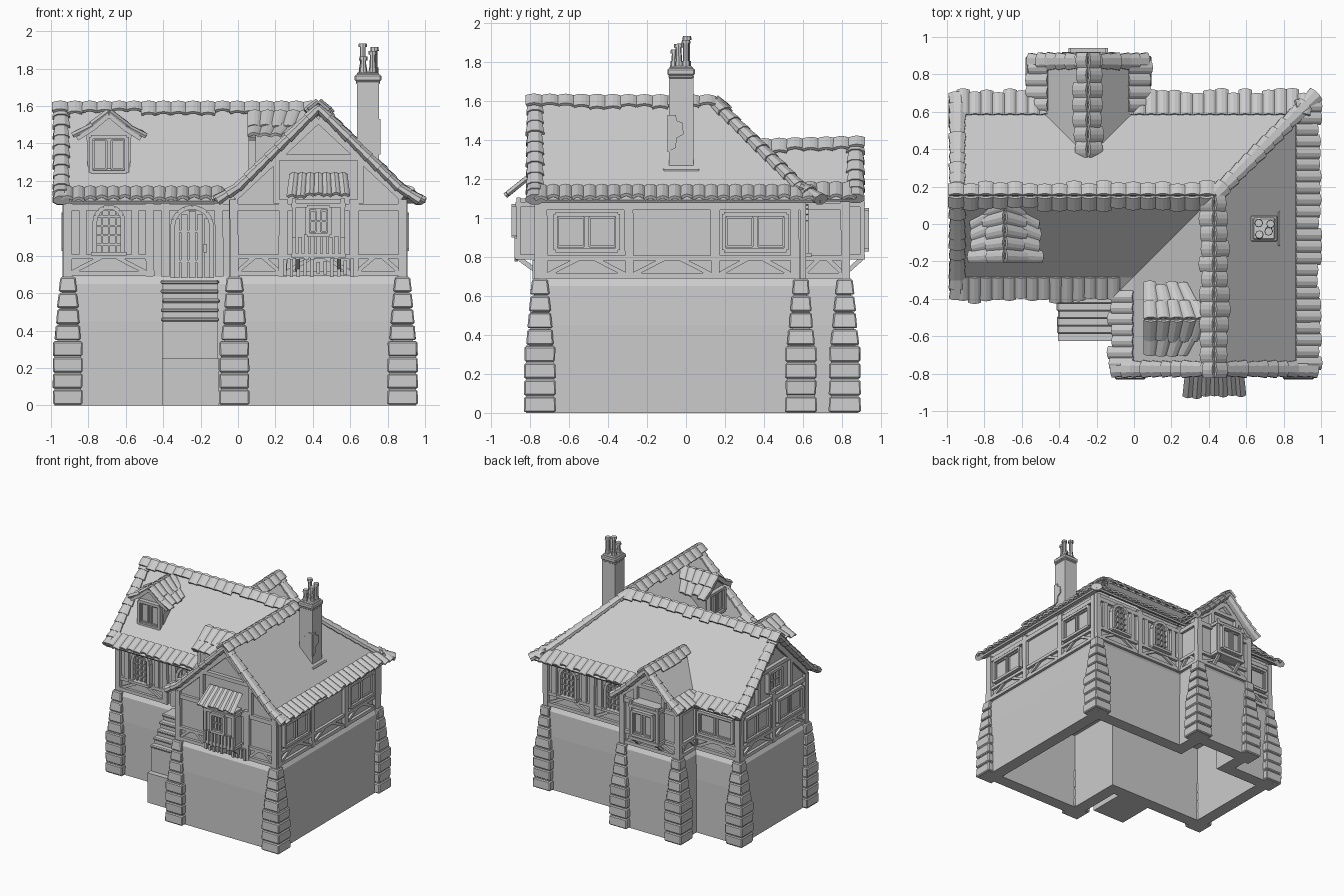
import bpy, bmesh, random
from math import sin, cos, pi, atan2, hypot, sqrt
from mathutils import Matrix, Vector as V

if "Cube" in bpy.data.objects:
    bpy.data.objects.remove(bpy.data.objects["Cube"])

random.seed(4)
R = random.uniform
T = Matrix.Translation
I = Matrix.Identity(4)
parts = {}

def bm(name):
    if name not in parts:
        parts[name] = bmesh.new()
    return parts[name]

def frame(o, u):
    """Wall space: X along wall, -Y outward, Z up."""
    return Matrix(((u[0], -u[1], 0, o[0]), (u[1], u[0], 0, o[1]), (0, 0, 1, 0), (0, 0, 0, 1)))

def box(name, M, c, s, rot=0):
    bmesh.ops.create_cube(bm(name), size=1, matrix=M @ T(c) @ Matrix.Rotation(rot, 4, 'Y') @ Matrix.Diagonal((*s, 1)))

def beam(name, M, a, b, w=.03, d=.025, y=0):
    dx, dz = b[0] - a[0], b[1] - a[1]
    box(name, M, ((a[0] + b[0]) / 2, y - d / 2, (a[1] + b[1]) / 2), (hypot(dx, dz), d + .01, w), -atan2(dz, dx))

def prism(name, M, pts, y0, y1):
    b = bm(name)
    f, k = [[b.verts.new(M @ V((x, y, z))) for x, z in pts] for y in (y0, y1)]
    b.faces.new(f)
    b.faces.new(k[::-1])
    for i in range(len(pts)):
        b.faces.new((f[i - 1], f[i], k[i], k[i - 1]))

def strip(name, M, a0, a1, b0, b1, n, amp=.014):
    """Row of curved tiles between an upper and a lower edge."""
    a0, a1, b0, b1 = (M @ V(p) for p in (a0, a1, b0, b1))
    nrm = (a1 - a0).cross(b0 - a0).normalized()
    if nrm.z < 0:
        nrm = -nrm
    down, b = (b0 - a0).normalized(), bm(name)
    for k in range(n):
        prev, j = None, R(-.012, .02)
        for i in range(5):
            t, h = (k + i / 4) / n, amp * sin(pi * i / 4)
            cur = (b.verts.new(a0.lerp(a1, t) + nrm * h), b.verts.new(b0.lerp(b1, t) + nrm * (h + .01) + down * j))
            if prev:
                b.faces.new((prev[0], prev[1], cur[1], cur[0]))
            prev = cur

def caps(name, p, q, r=.045, step=.08, flat=.62):
    """Overlapping tapered cap tiles along a slope, wide end downhill."""
    p, q = V(p), V(q)
    d = (q - p).normalized()
    x = d.cross(V((0, 0, 1))).normalized()
    y = x.cross(d)
    n = max(1, round((q - p).length / step))
    L = (q - p).length / n
    for i in range(n):
        rr = r * R(.96, 1.08)
        m = Matrix((x, y * flat, d)).transposed().to_4x4()
        bmesh.ops.create_cone(bm(name), cap_ends=True, segments=8, radius1=rr * 1.08, radius2=rr * .84, depth=L * 1.1,
                              matrix=T(p + d * L * (i + .5)) @ m @ Matrix.Rotation(pi / 8, 4, 'Z'))

def ridge(p, q):
    """Saddle tiles: two wavy strips folded over the ridge line."""
    p, q, up = V(p), V(q), V((0, 0, .055))
    side = (q - p).normalized().cross(up).normalized() * .052
    for s in (-1, 1):
        strip('ridge_tiles', I, p, q, p + side * s - up, q + side * s - up, round((q - p).length / .08), .012)

def window(M, x, z, w, h, cols=2, rows=1, y=0):
    l, r, t = x - w / 2, x + w / 2, z + h
    for a, b in (((l, z), (r, z)), ((l, t), (r, t)), ((l, z), (l, t)), ((r, z), (r, t))):
        beam('window_frames', M, a, b, .022, .03, y)
    beam('window_panes', M, (l, z + h / 2), (r, z + h / 2), h, .004, y)
    for i in range(cols):
        c = l + w * (i + .5) / cols
        hw, q = w / cols / 2 - .014, .018
        for a, b in (((c - hw, z + q), (c - hw, t - q)), ((c + hw, z + q), (c + hw, t - q)),
                     ((c - hw, z + q), (c + hw, z + q)), ((c - hw, t - q), (c + hw, t - q))):
            beam('window_bars', M, a, b, .01, .016, y)
    for j in range(1, rows):
        beam('window_bars', M, (l, z + h * j / rows), (r, z + h * j / rows), .009, .016, y)

def arch(M, x, z, w, h, door=False):
    r = w / 2
    zs = z + h - r
    arc = [(x + r * cos(pi * i / 8), zs + r * sin(pi * i / 8)) for i in range(9)]
    pts = [(x + r, z)] + arc + [(x - r, z)]
    prism('door' if door else 'window_panes', M, pts, -.012, .02)
    for a, b in zip(pts, pts[1:]):
        beam('door_frame' if door else 'window_frames', M, a, b, .024, .035)
    if door:
        for i in range(-2, 3):
            beam('door', M, (x + i * w / 5, z), (x + i * w / 5, z + h - .02 - abs(i) * .02), w / 5 - .008, .02)
        for k in (.09, .25):
            beam('door_hinges', M, (x - r + .02, z + k), (x + r * .3, z + k), .014, .026)
        box('door_handle', M, (x + r - .035, -.035, z + .16), (.02, .03, .045))
    else:
        beam('window_frames', M, (x - r - .02, z), (x + r + .02, z), .02, .05)
        for i in (-1, 0, 1):
            beam('window_bars', M, (x + i * r / 2, z), (x + i * r / 2, zs + r * (1 - abs(i) * .14)), .009, .022)
        for k in range(1, 5):
            beam('window_bars', M, (x - r, z + k * h / 5), (x + r, z + k * h / 5), .009, .022)

def oriel(M, x, planks):
    w, d = (.26, .11) if planks else (.25, .09)
    box('oriel_bodies', M, (x, -d / 2, .95), (w, d, .30))
    for s in (-1, 1):                                  # corner posts, brackets
        box('oriel_timbers', M, (x + s * w / 2, -d, .95), (.022, .022, .31))
        prism('oriel_timbers', M @ T((x + s * (w / 2 - .02), 0, 0)) @ Matrix.Rotation(-pi / 2, 4, 'Z'),
              [(0, .70), (0, .73), (d, .81), (d, .78)], -.012, .012)
    for z in (.80, 1.07):
        box('oriel_timbers', M, (x, -d / 2, z), (w + .03, d + .03, .025))
    if planks:
        window(M, x, .91, .12, .15, 2, 2, -d)
        for i in range(9):
            px = x - .13 + i * .0325
            box('oriel_planks', M, (px, -d - .012, .845), (.022, .018, .12 + R(-.02, .03)))
        for i in range(11):
            box('oriel_planks', M, (x - .18 + i * .036, -.03, .735), (.018, .018, R(.06, .1)))
        strip('oriel_roof', M, (x - .15, -.02, 1.23), (x + .15, -.02, 1.23), (x - .165, -.155, 1.11), (x + .165, -.155, 1.11), 7)
    else:
        window(M, x, .84, .19, .2, 2, 1, -d)

# Footprint, counter-clockwise
P = [(-.91, -.28), (-.02, -.28), (-.02, -.75), (.88, -.75), (.88, .59), (.01, .59), (.01, .815), (-.5, .815), (-.5, .59), (-.91, .59)]
N = len(P)
dirs = [(V(P[(i + 1) % N]) - V(P[i])) for i in range(N)]
U = [d.normalized() for d in dirs]

def shell(name, prof):
    b, rings = bm(name), []
    for o, z in prof:
        rings.append([b.verts.new((P[i][0] + o * (U[i].y + U[i - 1].y), P[i][1] - o * (U[i].x + U[i - 1].x), z)) for i in range(N)])
    for a, c in zip(rings, rings[1:]):
        for i in range(N):
            b.faces.new((a[i - 1], a[i], c[i], c[i - 1]))
    b.faces.new(rings[0])
    b.faces.new(rings[-1])

shell('base_walls', [(-.07, .66), (-.07, 0), (.035, 0), (.035, .45), (.025, .65), (0, .69), (-.02, .69)])
shell('upper_walls', [(0, .68), (0, 1.12)])

# Stone buttresses on every outer corner: tapered courses, some split by a joint
def half(k):
    return .08 if k < 4 else .08 - (k - 3) * .0082
for i, (x, y) in enumerate(P):
    if U[i - 1].cross(U[i]) < 0:
        continue
    for k in range(8):
        a, c = half(k) + R(-.004, .004), half(k + .9)
        Mk = T((x, y, .0431 + k * .0862))
        bmesh.ops.create_cone(bm('corner_stones'), cap_ends=True, segments=4, radius1=a * sqrt(2), radius2=c * sqrt(2),
                              depth=.079, matrix=Mk @ Matrix.Rotation(pi / 4, 4, 'Z'))
        bmesh.ops.create_cube(bm('corner_mortar'), size=1, matrix=Mk @ Matrix.Diagonal((2 * c - .018, 2 * c - .018, .086, 1)))

# Half-timbered walls: panels (start, end, kind)
walls = [[(0, .44, 'arch'), (.52, .81, 'door')], [(.02, .45, 'plain')],
         [(0, .26, 'plain'), (.26, .64, 'oriel'), (.64, .9, 'plain')],
         [(.02, .46, 'rect'), (.46, .9, 'plain'), (.9, 1.31, 'rect')],
         [(0, .43, 'arch'), (.43, .85, 'arch')], [(0, .23, 'plain')], [(0, .51, 'box')], [(0, .23, 'plain')],
         [(0, .41, 'rect')], [(0, .43, 'rect'), (.43, .86, 'rect')]]
for o, u, d, panels in zip(P, U, dirs, walls):
    M = frame(o, u)
    beam('timber_frame', M, (0, 1.06), (d.length, 1.06), .035, .018)
    for a, b, kind in panels:
        m = (a + b) / 2
        for s in (a, b):
            beam('timber_frame', M, (s, .69), (s + R(-.006, .006), 1.1), .045, .022)
        if kind == 'door':
            arch(M, m, .68, .21, .38, True)
            continue
        beam('timber_frame', M, (a, .705), (b, .705), .028, .018)
        beam('timber_frame', M, (a, .795), (b, .795), .025, .018)
        for s in (a, b):
            beam('timber_frame', M, (s, .70), ((s + m) / 2 + (m - s) * .3, .79), .022, .013)
        if kind == 'rect':
            window(M, m, .835, min(.32, b - a - .07), .185)
        elif kind == 'arch':
            arch(M, m, .81, .15, .25)
            for s in (-1, 1):
                beam('timber_frame', M, (m + s * .14, .8), (m + s * .14, 1.06), .04, .016)
        elif kind in ('oriel', 'box'):
            oriel(M, m, kind == 'oriel')

# Gable walls with their timbers
for o, u, hw, L, top in (((-.91, .15), (0, -1), .43, 1.3, 1.55), ((.43, -.75), (1, 0), .45, .9, 1.55), ((-.245, .815), (-1, 0), .255, .4, 1.34)):
    M = frame(o, u)
    prism('gable_walls', M, [(-hw, 1.1), (-hw, 1.13), (0, top), (hw, 1.13), (hw, 1.1)], 0, L)
    for s in (-1, 1):
        beam('gable_timbers', M, (s * hw, 1.11), (0, top - .02), .04, .025)
        beam('gable_timbers', M, (s * hw * .5, 1.08), (s * hw * .5, 1.1 + (top - 1.1) * .5), .032)
    zc = 1.1 + (top - 1.1) * .5
    beam('gable_timbers', M, (-hw * .5, zc), (hw * .5, zc), .03)
window(frame((-.91, .15), (0, -1)), 0, 1.13, .17, .16, 2, 2)

# Main roof: slopes share profile, hip and valley
prof = [(0, 1.58), (.43, 1.155), (.54, 1.085)]
cx, cy, xl, yf = .43, .15, -.945, -.775
slopes = [(lambda t: (xl, cy - t), lambda t: (cx - t, cy - t)), (lambda t: (cx - t, cy - t), lambda t: (cx - t, yf)),
          (lambda t: (cx + t, yf), lambda t: (cx + t, cy + t)), (lambda t: (cx + t, cy + t), lambda t: (xl, cy + t))]
bay = [(0, 1.375), (.21, 1.17), (.31, 1.09)]
bx = -.245
bslopes = [(lambda t, s=s: (bx + s * t, .33 + t * .98), lambda t, s=s: (bx + s * t, .87)) for s in (-1, 1)]

def roof(name, slopes, prof):
    b = bm(name)
    for A, B in slopes:
        rows = [[b.verts.new((*f(t), z)) for f in (A, B)] for t, z in prof]
        for p, q in zip(rows, rows[1:]):
            b.faces.new((*p, q[1], q[0]))
        (t1, z1), (t2, z2) = prof[-2:]
        p0, p1 = V((*A(t2 - .03), 0)), V((*B(t2 - .03), 0))
        e = (p1 - p0).normalized()
        out = V((*A(t2), 0)) - V((*A(t1), 0))            # straight down the slope
        out = (out - e * out.dot(e)).normalized()
        u, d = V((0, 0, z1)) - out * (t2 - .03 - t1), V((0, 0, z2 + .008)) + out * .035
        strip('eave_tiles', I, p0 + u, p1 + u, p0 + d, p1 + d, round((p1 - p0).length / .062), .016)

roof('main_roof', slopes, prof)
roof('bay_roof', bslopes, bay)

# Tiles along gable edges, hip and ridges
def verge(f, prof):
    for (t, z), (t2, z2) in zip(prof, prof[1:]):
        caps('verge_tiles', (*f(t2), z2 + .012), (*f(t), z + .012))
for f in (slopes[0][0], slopes[1][1], slopes[2][0], slopes[3][1], slopes[2][1]):
    verge(f, prof)
for s in bslopes:
    verge(s[1], bay)
ridge((xl - .045, cy, 1.615), (cx, cy, 1.615))
ridge((cx, yf - .045, 1.625), (cx, cy, 1.62))
ridge((bx, .915, 1.41), (bx, .36, 1.395))

# Two roof dormers
for M in (frame((-.69, -.17), (1, 0)), frame((.09, -.51), (0, -1))):
    prism('dormer_walls', M, [(-.11, 1.2), (-.12, 1.45), (0, 1.54), (.12, 1.45), (.11, 1.2)], 0, .3)
    window(M, 0, 1.245, .19, .19)
    for s in (-1, 1):
        strip('dormer_roofs', M, (0, -.035, 1.565), (0, .31, 1.565), (s * .09, -.035, 1.485), (s * .09, .27, 1.485), 5)
        strip('dormer_roofs', M, (s * .085, -.035, 1.49), (s * .085, .26, 1.49), (s * .175, -.035, 1.435), (s * .175, .2, 1.435), 4)
        beam('dormer_timbers', M, (0, 1.55), (s * .09, 1.475), .022, .03)
        beam('dormer_timbers', M, (s * .085, 1.478), (s * .17, 1.425), .022, .03)

# Chimney with cap, repair patches and leaning pots
chx, chy = .695, -.025
box('chimney', I, (chx, chy, 1.46), (.12, .125, .56))
box('chimney_cap', I, (chx, chy, 1.235), (.175, .19, .04))
for z, w, h in ((1.725, .13, .02), (1.75, .142, .035), (1.77, .12, .02)):
    box('chimney_cap', I, (chx, chy, z), (w, w, h))
for u in ((1, 0), (0, 1)):
    s = -1 if u[0] else 1
    prism('chimney_patch', frame((chx + .06, chy - .0625), u), [(s * x, z) for x, z in ((-.004, 1.34), (.035, 1.36), (.04, 1.41), (.075, 1.43), (.07, 1.49), (.04, 1.5), (.035, 1.53), (-.004, 1.53))], -.008, .01)
for dx, dy, h in ((-.028, .03, .16), (-.025, -.035, .09), (.025, -.01, .12), (.035, .025, .14)):
    lean = T((chx + dx, chy + dy, 1.775)) @ Matrix.Rotation(R(-.06, .06), 4, 'X')
    for r, z0, l in ((.015, 0, h), (.021, h - .02, .02), (.02, 0, .03)):
        bmesh.ops.create_cone(bm('chimney_pots'), cap_ends=True, segments=8, radius1=r * 1.1, radius2=r, depth=l,
                              matrix=lean @ T((0, 0, z0 + l / 2)))

# Entrance stairs
for i in range(5):
    top, y = .67 - i * .05, -.42 - i * .04
    box('stair_block', I, (-.255, (y - .27) / 2, (top - .02) / 2), (.295, -.27 - y, top - .02))
    box('stair_treads', I, (-.255 + R(-.005, .005), y + .02, top - .011), (.31, .055, .022))
box('stair_block', I, (-.255, -.445, .125), (.305, .36, .25))
box('stair_treads', I, (-.255, -.34, .66), (.31, .13, .02))

# Turn the collected parts into objects
for name, b in parts.items():
    bmesh.ops.recalc_face_normals(b, faces=b.faces)
    me = bpy.data.meshes.new(name)
    b.to_mesh(me)
    ob = bpy.data.objects.new(name, me)
    bpy.context.collection.objects.link(ob)
    if name in ('main_roof', 'bay_roof', 'eave_tiles', 'ridge_tiles', 'dormer_roofs', 'oriel_roof'):
        s = ob.modifiers.new('thickness', 'SOLIDIFY')
        s.thickness, s.offset = .016, 0
    if name in ('corner_stones', 'stair_treads', 'chimney_cap'):
        s = ob.modifiers.new('worn_edges', 'BEVEL')
        s.width, s.segments = .007, 1
